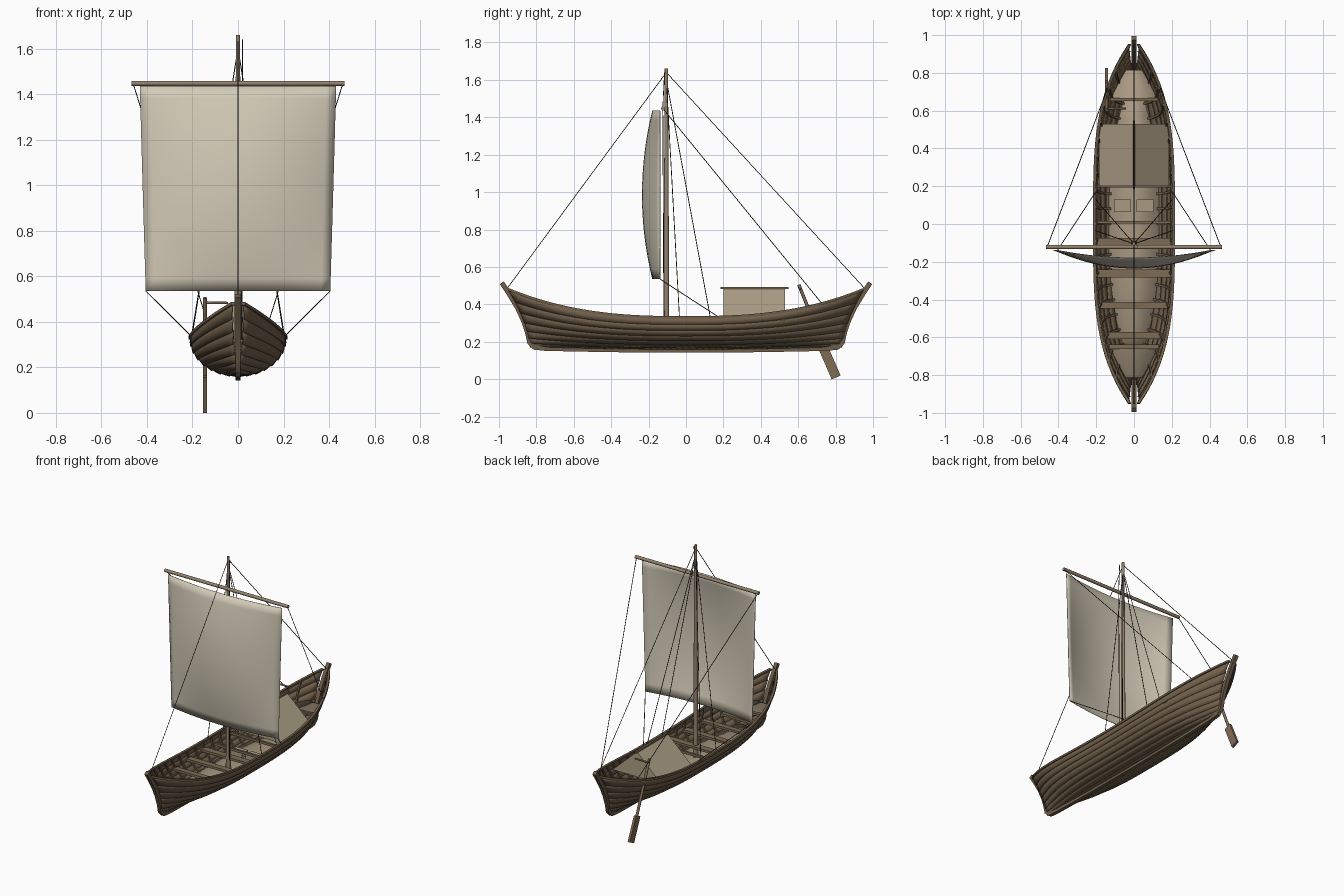
import bpy, bmesh, math
from mathutils import Vector

cube = bpy.data.objects.get("Cube")
if cube:
    bpy.data.objects.remove(cube, do_unlink=True)


def material(name, rgb):
    m = bpy.data.materials.new(name)
    m.use_nodes = True
    m.diffuse_color = (*rgb, 1)
    m.node_tree.nodes["Principled BSDF"].inputs["Base Color"].default_value = (*rgb, 1)
    return m


HULL = material("hull_brown", (0.17, 0.12, 0.072))
TRIM = material("trim_brown", (0.16, 0.112, 0.068))
BENCH = material("bench_brown", (0.21, 0.15, 0.09))
FLOOR = material("floor_tan", (0.40, 0.32, 0.225))
TENT = material("tent_canvas", (0.42, 0.345, 0.24))
SPAR = material("spar_wood", (0.30, 0.23, 0.155))
SAIL = material("sail_cloth", (0.66, 0.60, 0.48))
ROPE = material("dark_rope", (0.035, 0.028, 0.022))


def finish(name, bm, mat, smooth=True):
    mesh = bpy.data.meshes.new(name)
    bm.to_mesh(mesh)
    bm.free()
    mesh.materials.append(mat)
    ob = bpy.data.objects.new(name, mesh)
    bpy.context.collection.objects.link(ob)
    if smooth:
        bpy.ops.object.select_all(action='DESELECT')
        ob.select_set(True)
        bpy.context.view_layer.objects.active = ob
        bpy.ops.object.shade_smooth_by_angle(angle=math.radians(35))
    return ob


def modifier(ob, kind, **settings):
    mod = ob.modifiers.new(kind.title(), kind)
    for key, value in settings.items():
        setattr(mod, key, value)


def add_grid(bm, rows):
    vs = [[bm.verts.new(p) for p in row] for row in rows]
    for a, b in zip(vs, vs[1:]):
        for i in range(len(a) - 1):
            bm.faces.new((a[i], a[i + 1], b[i + 1], b[i]))


def add_beam(bm, path, side, w, h):
    """Sweep a rectangle of half-sizes w, h along a path."""
    path, side, rings = [Vector(p) for p in path], Vector(side), []
    for i, p in enumerate(path):
        tangent = path[min(i + 1, len(path) - 1)] - path[max(i - 1, 0)]
        up = tangent.cross(side).normalized()
        rings.append([bm.verts.new(p + side * w * a + up * h * b)
                      for a, b in ((1, 1), (-1, 1), (-1, -1), (1, -1))])
    faces = [bm.faces.new(rings[0]), bm.faces.new(rings[-1])]
    for a, b in zip(rings, rings[1:]):
        for i in range(4):
            j = (i + 1) % 4
            faces.append(bm.faces.new((a[i], a[j], b[j], b[i])))
    bmesh.ops.recalc_face_normals(bm, faces=faces)


def beam(name, path, side, w, h, mat):
    bm = bmesh.new()
    add_beam(bm, path, side, w, h)
    return finish(name, bm, mat)


def spar(name, a, b, r1, r2, mat):
    a, b = Vector(a), Vector(b)
    bm = bmesh.new()
    bmesh.ops.create_cone(bm, cap_ends=True, segments=12, radius1=r1, radius2=r2, depth=(b - a).length)
    rot = (b - a).to_track_quat('Z', 'Y')
    bmesh.ops.transform(bm, matrix=rot.to_matrix().to_4x4(), verts=bm.verts)
    bmesh.ops.translate(bm, vec=(a + b) / 2, verts=bm.verts)
    return finish(name, bm, mat)


# Hull shape: t runs from keel to rail, s from bow to stern
def stem_y(f):
    return 0.835 + 0.115 * f ** 1.6


def levels(s):
    a = abs(s)
    return 0.165 + 0.012 * a * a, 0.33 + 0.15 * a ** 2.6


def beam_at(s):
    return 0.022 + 0.186 * (1 - abs(s) ** 3.5)


def hull_point(t, s, off=0.0):
    th = t * math.pi / 2
    f = 1 - math.cos(th)
    low, high = levels(s)
    x = beam_at(s) * math.sin(th) ** (1 + 0.5 * s ** 4)
    return Vector((max(0, x + off * math.sin(th)), s * stem_y(f), low + (high - low) * f - off * math.cos(th)))


def half_width(y, z):
    s = abs(y)
    for _ in range(10):
        low, high = levels(s)
        f = min(1, max(0, (z - low) / (high - low)))
        s = min(1, abs(y) / stem_y(f))
    return beam_at(s) * math.sqrt(1 - (1 - f) ** 2) ** (1 + 0.5 * s ** 4)


# Overlapping planks
STATIONS = [i / 24 for i in range(-24, 25)]
PLANKS = 8
bm = bmesh.new()
for i in range(PLANKS):
    lo, hi = max(0, i / PLANKS - 0.02), (i + 1) / PLANKS
    add_grid(bm, [[hull_point(lo + (hi - lo) * k / 2, s, 0.006 * (1 - k / 2)) for s in STATIONS]
                  for k in range(3)])
hull = finish("hull_planks", bm, HULL)
modifier(hull, 'SOLIDIFY', thickness=0.005, offset=0)
modifier(hull, 'MIRROR', use_mirror_merge=False)

# Ribs inside and rails on top
bm = bmesh.new()
for i in range(-9, 10):
    add_beam(bm, [hull_point(0.1 + 0.09 * k, i * 0.095, -0.007) for k in range(11)], (0, 1, 0), 0.006, 0.005)
modifier(finish("ribs", bm, TRIM), 'MIRROR', use_mirror_merge=False)
rail = beam("rail", [hull_point(1, s, 0.001) for s in STATIONS], (1, 0, 0), 0.008, 0.007, TRIM)
modifier(rail, 'MIRROR', use_mirror_merge=False)

# Keel with both stem posts
post = [(0.4, 0.157), (0.75, 0.164), (0.81, 0.17), (0.836, 0.195), (0.848, 0.25),
        (0.868, 0.31), (0.9, 0.38), (0.945, 0.455), (0.985, 0.515)]
path = [(0, -y, z) for y, z in reversed(post)] + [(0, 0, 0.155)] + [(0, y, z) for y, z in post]
beam("keel_and_stems", path, (1, 0, 0), 0.012, 0.013, TRIM)


# Floor and raised end decks
def deck(name, y0, y1, z):
    ys = [y0 + (y1 - y0) * i / 16 for i in range(17)]
    bm = bmesh.new()
    add_grid(bm, [[(k * (half_width(y, z) - 0.006), y, z) for y in ys] for k in (1, -1)])
    modifier(finish(name, bm, FLOOR), 'SOLIDIFY', thickness=0.006, offset=0)


deck("floor", -0.66, 0.66, 0.207)
deck("bow_deck", -0.815, -0.65, 0.31)
deck("stern_deck", 0.65, 0.815, 0.31)

# Benches and cross beams
for i, (y, w) in enumerate([(-0.65, 0.011), (-0.59, 0.019), (-0.43, 0.018), (-0.262, 0.021),
                            (-0.095, 0.022), (0.01, 0.007), (0.2, 0.007), (0.66, 0.008)]):
    z = 0.315 if abs(y) > 0.62 else 0.285
    x = half_width(y, z) - 0.003
    beam(f"bench_{i + 1}", [(-x, y, z), (x, y, z)], (0, 1, 0), w, 0.008, BENCH)

# Two chests on the floor
for side, x in (("right", -0.06), ("left", 0.057)):
    beam(f"{side}_chest", [(x - 0.045, 0.097, 0.225), (x + 0.045, 0.097, 0.225)], (0, 1, 0), 0.033, 0.017, FLOOR)

# Tent shelter with its ridge pole
bm = bmesh.new()
ends = [[bm.verts.new(p) for p in ((-0.185, y, 0.315), (0.185, y, 0.315), (0, y, 0.486))] for y in (0.2, 0.53)]
for tri in ends:
    bm.faces.new(tri)
for i in range(3):
    j = (i + 1) % 3
    bm.faces.new((ends[0][i], ends[0][j], ends[1][j], ends[1][i]))
bmesh.ops.recalc_face_normals(bm, faces=bm.faces)
finish("tent", bm, TENT, smooth=False)
beam("tent_ridge", [(0, 0.185, 0.488), (0, 0.547, 0.488)], (1, 0, 0), 0.006, 0.006, BENCH)

# Mast, yard and billowing sail
MAST_Y = -0.105
spar("mast", (0, MAST_Y, 0.2), (0, MAST_Y, 1.66), 0.016, 0.009, SPAR)
spar("yard", (-0.467, -0.122, 1.447), (0.467, -0.122, 1.447), 0.011, 0.011, SPAR)
bm = bmesh.new()
rows = []
for j in range(17):
    v = j / 8 - 1
    wide = 0.418 + 0.013 * v
    rows.append([(wide * u, -0.139 - (1 - u * u) * (0.04 + 0.055 * (1 - v * v)), 0.985 + 0.45 * v)
                 for u in (i / 10 - 1 for i in range(21))])
add_grid(bm, rows)
modifier(finish("sail", bm, SAIL), 'SOLIDIFY', thickness=0.003, offset=0)

# Rigging: stays, halyard, shrouds, braces and sheets
top = (0, MAST_Y, 1.64)
lines = [(top, (0, -0.96, 0.48)), (top, (0, 0.96, 0.48)),
         ((0.02, -0.115, 1.64), (0.02, -0.124, 1.45)), ((0.02, -0.124, 1.45), (0.018, -0.118, 0.28))]
for k in (-1, 1):
    lines += [((0, MAST_Y, 1.6), (k * 0.205, -0.035, 0.33)),
              ((0, MAST_Y, 1.6), (k * 0.203, 0.13, 0.33)),
              ((k * 0.46, -0.122, 1.445), (k * 0.135, 0.73, 0.4)),
              ((k * 0.405, -0.139, 0.535), (k * 0.203, 0.17, 0.335))]
curve = bpy.data.curves.new("rigging", 'CURVE')
curve.dimensions = '3D'
curve.bevel_depth = 0.0022
curve.bevel_resolution = 1
for a, b in lines:
    spline = curve.splines.new('POLY')
    spline.points.add(1)
    spline.points[0].co = (*a, 1)
    spline.points[1].co = (*b, 1)
curve.materials.append(ROPE)
bpy.context.collection.objects.link(bpy.data.objects.new("rigging", curve))

# Steering oar with tiller
OAR_X = -0.145
spar("oar_shaft", (OAR_X, 0.603, 0.505), (OAR_X, 0.745, 0.15), 0.009, 0.009, BENCH)
beam("oar_blade", [(OAR_X, 0.735, 0.165), (OAR_X, 0.803, 0.009)], (1, 0, 0), 0.008, 0.026, BENCH)
spar("tiller", (OAR_X, 0.612, 0.483), (-0.043, 0.612, 0.483), 0.006, 0.005, BENCH)
